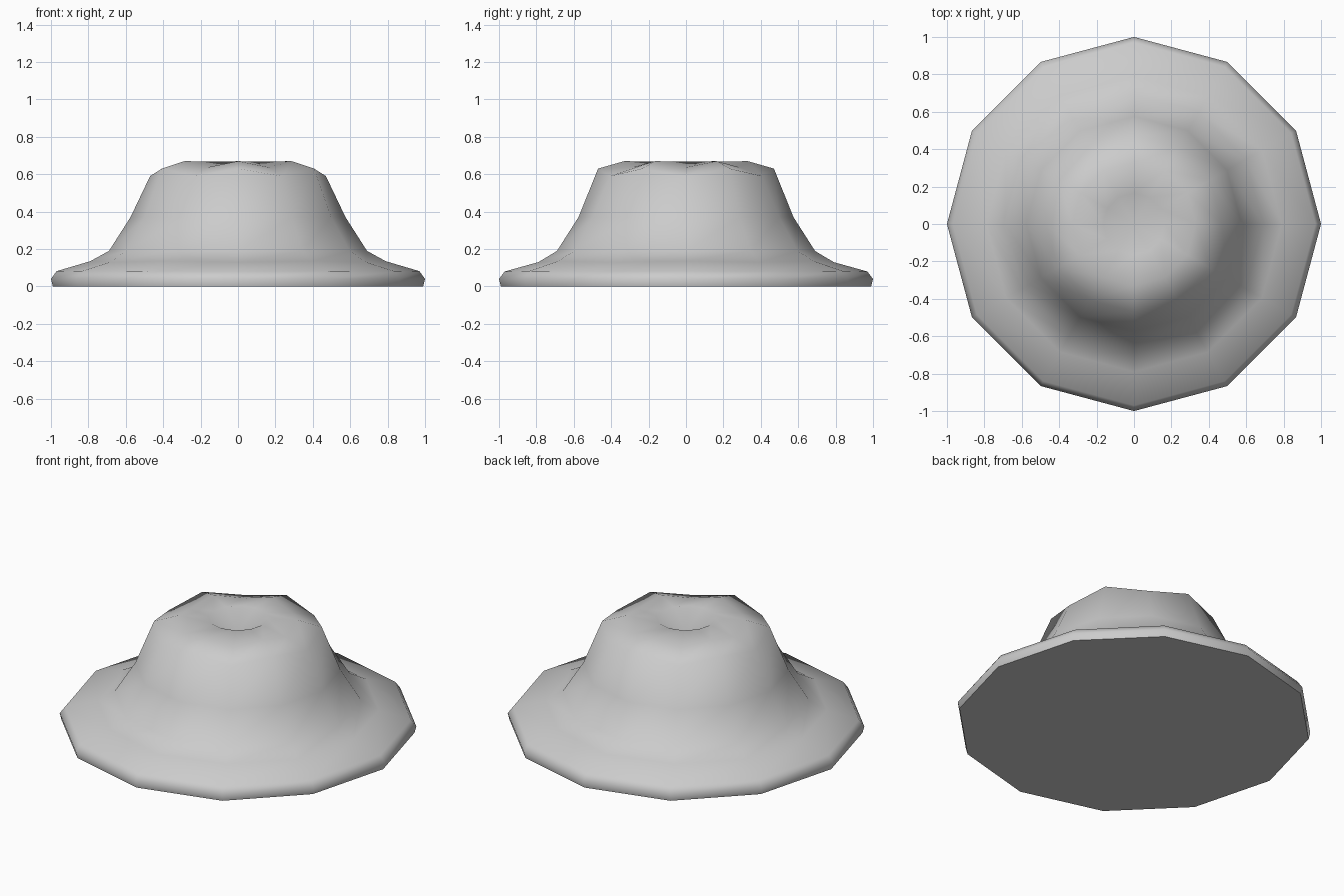
import bpy, bmesh
from math import cos, sin, pi

if "Cube" in bpy.data.objects:
    bpy.data.objects.remove(bpy.data.objects["Cube"])

SIDES = 12
# Profile rings: radius, height at even corners, height at odd corners
PROFILE = [
    (0.99, 0.00, 0.00), (1.00, 0.04, 0.04), (0.97, 0.082, 0.08),   # brim edge
    (0.79, 0.135, 0.13), (0.69, 0.19, 0.19),                       # brim to crown
    (0.575, 0.37, 0.37), (0.47, 0.59, 0.63),                       # crown wall
    (0.33, 0.637, 0.67), (0.165, 0.667, 0.667),                    # wavy crown top
]

bm = bmesh.new()
rings = []
for r, z_even, z_odd in PROFILE:
    rings.append([bm.verts.new((r * cos(2 * pi * i / SIDES),
                                r * sin(2 * pi * i / SIDES),
                                z_odd if i % 2 else z_even))
                  for i in range(SIDES)])

# Walls between rings
for low, high in zip(rings, rings[1:]):
    for i in range(SIDES):
        j = (i + 1) % SIDES
        bm.faces.new((low[i], low[j], high[j], high[i]))

# Dented centre of the crown
dent = bm.verts.new((0, 0, 0.575))
for i in range(SIDES):
    bm.faces.new((rings[-1][i], rings[-1][(i + 1) % SIDES], dent))

# Flat underside
bm.faces.new(rings[0][::-1])
bmesh.ops.recalc_face_normals(bm, faces=bm.faces)

mesh = bpy.data.meshes.new("hat")
bm.to_mesh(mesh)
bm.free()
hat = bpy.data.objects.new("hat", mesh)
bpy.context.collection.objects.link(hat)

# Smooth sides, sharp rim around the underside
bpy.context.view_layer.objects.active = hat
hat.select_set(True)
bpy.ops.object.shade_smooth_by_angle(angle=1.2)
